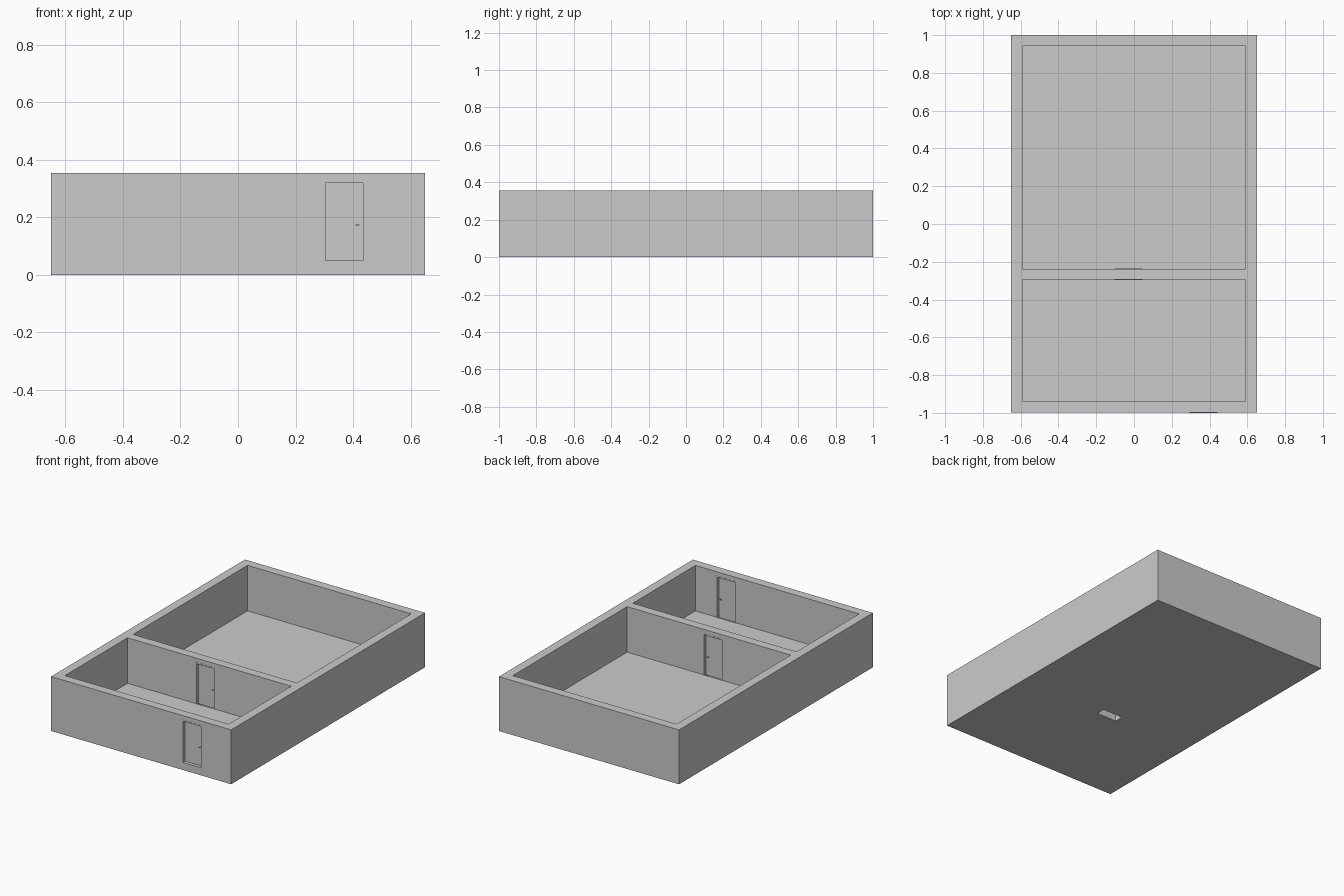
import bpy, bmesh, itertools
from mathutils import Matrix, Vector

if "Cube" in bpy.data.objects:
    bpy.data.objects.remove(bpy.data.objects["Cube"])

H, FLOOR, SILL, HEAD = 0.355, 0.058, 0.05, 0.328
RIM, PROUD = 0.009, 0.001            # door frame width and its projection
FRONT = (0.295, 0.443, -0.999, -0.941)   # doorway x0, x1, y0, y1
INNER = (-0.102, 0.044, -0.295, -0.237)


def finish(name, bm):
    bmesh.ops.recalc_face_normals(bm, faces=bm.faces)
    me = bpy.data.meshes.new(name)
    bm.to_mesh(me)
    bm.free()
    ob = bpy.data.objects.new(name, me)
    bpy.context.collection.objects.link(ob)
    return ob


def add_box(bm, lo, hi):
    lo, hi = Vector(lo), Vector(hi)
    m = Matrix.Translation((lo + hi) / 2) @ Matrix.Diagonal((*(hi - lo), 1))
    bmesh.ops.create_cube(bm, size=1, matrix=m)


def carved_block(name, lo, hi, holes):
    """One clean solid: a block with box-shaped holes, built on a shared grid."""
    cuts = [sorted({lo[a], hi[a]} | {v for h in holes for v in (h[0][a], h[1][a])
                                     if lo[a] < v < hi[a]}) for a in range(3)]

    def solid(c):
        if any(i < 0 or i >= len(cuts[a]) - 1 for a, i in enumerate(c)):
            return False
        p = [(cuts[a][i] + cuts[a][i + 1]) / 2 for a, i in enumerate(c)]
        return not any(all(h[0][a] < p[a] < h[1][a] for a in range(3)) for h in holes)

    bm = bmesh.new()
    for c in itertools.product(*(range(len(k) - 1) for k in cuts)):
        if not solid(c):
            continue
        for a, s in itertools.product(range(3), (0, 1)):
            n = list(c)
            n[a] += 2 * s - 1
            if solid(n):
                continue
            b, d = (a + 1) % 3, (a + 2) % 3
            quad = []
            for u, v in ((0, 0), (1, 0), (1, 1), (0, 1)):
                i = list(c)
                i[a] += s
                i[b] += u
                i[d] += v
                quad.append(bm.verts.new([cuts[k][i[k]] for k in range(3)]))
            bm.faces.new(quad)
    bmesh.ops.remove_doubles(bm, verts=bm.verts, dist=1e-5)
    bmesh.ops.recalc_face_normals(bm, faces=bm.faces)
    bmesh.ops.dissolve_limit(bm, angle_limit=0.01, verts=bm.verts, edges=bm.edges)
    return finish(name, bm)


def door(prefix, x0, x1, y0, y1):
    yc, top = (y0 + y1) / 2, HEAD - RIM
    # frame: two jambs and a head
    bm = bmesh.new()
    ya, yb = y0 - PROUD, y1 + PROUD
    add_box(bm, (x0, ya, SILL), (x0 + RIM, yb, top))
    add_box(bm, (x1 - RIM, ya, SILL), (x1, yb, top))
    add_box(bm, (x0, ya, top), (x1, yb, HEAD))
    finish(prefix + "_door_frame", bm)
    # leaf set in the middle of the wall
    bm = bmesh.new()
    add_box(bm, (x0 + RIM, yc - 0.008, SILL), (x1 - RIM, yc + 0.008, top))
    finish(prefix + "_door_leaf", bm)
    # lever handles on both faces
    bm = bmesh.new()
    hx = x1 - 0.021
    for s in (-1, 1):
        a, b, c = (yc + s * d for d in (0.008, 0.016, 0.02))
        add_box(bm, (hx - 0.002, min(a, b), 0.171), (hx, max(a, b), 0.175))
        add_box(bm, (hx - 0.014, min(b, c), 0.171), (hx, max(b, c), 0.175))
    finish(prefix + "_door_handles", bm)


# floor, outer walls and dividing wall, with both rooms and doorways cut out
carved_block("walls_and_floor", (-0.65, -0.999, 0), (0.65, 1, H), [
    ((-0.591, -0.237, FLOOR), (0.591, 0.942, 1)),
    ((-0.591, -0.941, FLOOR), (0.591, -0.295, 1)),
    ((FRONT[0], -2, SILL), (FRONT[1], FRONT[3], HEAD)),
    ((INNER[0], INNER[2], -1), (INNER[1], INNER[3], HEAD)),
])
door("front", *FRONT)
door("inner", *INNER)
